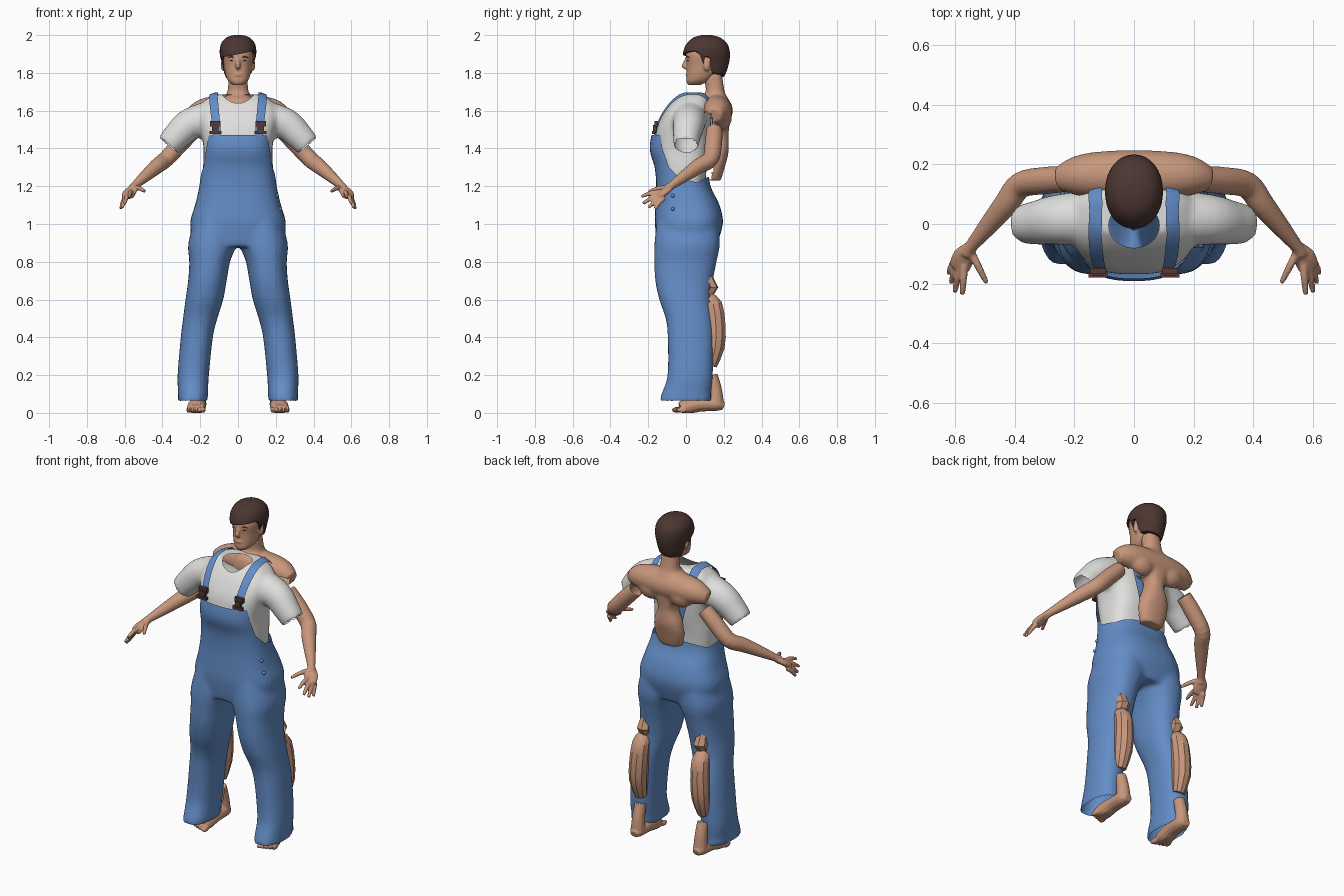
import bpy, bmesh, math
from mathutils import Vector

if "Cube" in bpy.data.objects:
    bpy.data.objects.remove(bpy.data.objects["Cube"])


def material(name, r, g, b):
    m = bpy.data.materials.new(name)
    m.use_nodes = True
    m.diffuse_color = (r, g, b, 1)
    m.node_tree.nodes["Principled BSDF"].inputs["Base Color"].default_value = (r, g, b, 1)
    return m


SKIN = material("skin", 0.58, 0.31, 0.2)
DENIM = material("denim blue", 0.125, 0.265, 0.57)
COTTON = material("white cotton", 0.74, 0.74, 0.73)
HAIR = material("dark brown hair", 0.07, 0.037, 0.032)
BUCKLE = material("buckle brown", 0.09, 0.04, 0.035)


def spline(pts, steps=4):
    """Catmull-Rom interpolation of tuples of any length."""
    out = []
    for i in range(len(pts) - 1):
        a, b, c, d = (pts[max(i - 1, 0)], pts[i], pts[i + 1], pts[min(i + 2, len(pts) - 1)])
        for k in range(steps):
            t = k / steps
            out.append(tuple(q + t / 2 * (r - p + t * (2*p - 5*q + 4*r - s + t * (3*q - 3*r + s - p)))
                             for p, q, r, s in zip(a, b, c, d)))
    return out + [pts[-1]]


def bridge(bm, loops):
    rows = [[bm.verts.new(p) for p in loop] for loop in loops]
    n = len(rows[0])
    for a, b in zip(rows, rows[1:]):
        for i in range(n):
            bm.faces.new((a[i], a[(i + 1) % n], b[(i + 1) % n], b[i]))
    bm.faces.new(rows[0])
    bm.faces.new(rows[-1])


def loft(bm, rings, power=2.3, sides=32, side=1):
    """Stack horizontal rings given as (z, centre x, front y, back y, half width)."""
    def curve(v):
        return math.copysign(abs(v) ** (2 / power), v)
    loops = []
    for z, cx, front, back, rx in spline(rings):
        loops.append([(side * cx + rx * curve(math.cos(a)),
                       (front + back) / 2 + (back - front) / 2 * curve(math.sin(a)), z)
                      for a in (math.tau * i / sides for i in range(sides))])
    bridge(bm, loops)


def tube(bm, pts, side=1, flat=1.0, sides=12, steps=4):
    """Sweep a round or flattened section along (x, y, z, radius) points."""
    path = spline(pts, steps)
    pos = [Vector((side * p[0], p[1], p[2])) for p in path]
    run = pos[-1] - pos[0]
    ref = Vector((0, 1, 0)) if abs(run.z) > 0.8 * run.length else Vector((0, 0, 1))
    loops = []
    for i, p in enumerate(pos):
        t = (pos[min(i + 1, len(pos) - 1)] - pos[max(i - 1, 0)]).normalized()
        u = t.cross(ref).normalized()
        w = u.cross(t)
        r = path[i][3]
        loops.append([p + u * r * math.cos(a) + w * r * flat * math.sin(a)
                      for a in (math.tau * k / sides for k in range(sides))])
    bridge(bm, loops)


def ball(bm, centre, size):
    new = bmesh.ops.create_uvsphere(bm, u_segments=20, v_segments=12, radius=1)["verts"]
    bmesh.ops.scale(bm, vec=size, verts=new)
    bmesh.ops.translate(bm, vec=centre, verts=new)


def box(bm, centre, size):
    new = bmesh.ops.create_cube(bm, size=1)["verts"]
    bmesh.ops.scale(bm, vec=size, verts=new)
    bmesh.ops.translate(bm, vec=centre, verts=new)


def prism(profile, shear=0.0):
    """Side-on (y, z) profile extruded across x, used for cutting."""
    bm = bmesh.new()
    bridge(bm, [[(x, y, z + shear * x) for y, z in profile] for x in (-0.6, 0.6)])
    return bm


def make(name, bm, mat, voxel=0, relax=0, cutters=(), angle=40, opening=None):
    """Turn a bmesh into an object: fuse, cut, open the ends and shade it."""
    bmesh.ops.recalc_face_normals(bm, faces=bm.faces)
    mesh = bpy.data.meshes.new(name)
    bm.to_mesh(mesh)
    bm.free()
    ob = bpy.data.objects.new(name, mesh)
    bpy.context.collection.objects.link(ob)
    if voxel:
        mod = ob.modifiers.new("fuse", "REMESH")
        mod.mode, mod.voxel_size = "VOXEL", voxel
        mod = ob.modifiers.new("relax", "SMOOTH")
        mod.iterations, mod.factor = relax, 0.5
    helpers = [make("cutter", c, mat) for c in cutters]
    for h in helpers:
        h.hide_render = True
        mod = ob.modifiers.new("cut", "BOOLEAN")
        mod.operation, mod.solver, mod.object = "DIFFERENCE", "EXACT", h
    if ob.modifiers:
        baked = bpy.data.meshes.new_from_object(ob.evaluated_get(bpy.context.evaluated_depsgraph_get()))
        ob.modifiers.clear()
        ob.data = baked
    for h in helpers:
        bpy.data.objects.remove(h)
    if opening:
        bm = bmesh.new()
        bm.from_mesh(ob.data)
        caps = [f for f in bm.faces if opening(f.calc_center_median(), f.normal)]
        bmesh.ops.delete(bm, geom=caps, context="FACES")
        bm.to_mesh(ob.data)
        bm.free()
    ob.data.materials.clear()
    ob.data.materials.append(mat)
    bpy.ops.object.select_all(action="DESELECT")
    ob.select_set(True)
    bpy.context.view_layer.objects.active = ob
    bpy.ops.object.shade_smooth_by_angle(angle=math.radians(angle))
    return ob


SIDES = ((1, "left"), (-1, "right"))


# Shirt: thin torso and sleeves, open at the neck, waist and cuffs
def shirt_opening(c, n):
    neck = (c.x / .085) ** 2 + ((c.y + .005) / .075) ** 2 < 1.05 and abs(n.z) < .2
    waist = c.z < 1.2 and n.z < -.5
    cuff_axis = Vector((math.copysign(.62, c.x), -.08, -.78))
    cuff = (c - Vector((math.copysign(.37, c.x), 0, 1.415))).dot(cuff_axis) > -.025
    return neck or waist or (abs(c.x) > .3 and cuff and n.dot(cuff_axis) > .85)


bm = bmesh.new()
loft(bm, [(1.18, 0, -.13, .10, .18), (1.3, 0, -.14, .11, .185), (1.4, 0, -.168, .125, .182),
          (1.5, 0, -.158, .13, .2), (1.58, 0, -.122, .135, .215), (1.64, 0, -.08, .13, .19),
          (1.685, 0, -.035, .115, .13)], power=2.9)
for s, _ in SIDES:
    tube(bm, [(.12, .02, 1.565, .095), (.25, .015, 1.53, .085), (.32, .005, 1.47, .075),
              (.37, .0, 1.415, .066)], s, sides=20)
neck = bmesh.new()
loft(neck, [(1.1, 0, -.08, .07, .085), (1.9, 0, -.08, .07, .085)], 2)
shirt = make("shirt", bm, COTTON, .012, 5, [neck], opening=shirt_opening)


# Overalls: seat, bib and legs fused, trimmed to the bib outline, open at top and hems
def overalls_opening(c, n):
    hem = c.z < .09 and n.z < -.7
    top = c.z > 1.215 and abs(c.x) < .1 and (n.z > .5 or (n.y > .2 and c.y < .08))
    return hem or top


bm = bmesh.new()
loft(bm, [(.88, 0, -.15, .16, .235), (1.0, 0, -.165, .195, .254), (1.1, 0, -.162, .178, .228),
          (1.2, 0, -.158, .13, .205), (1.3, 0, -.166, .122, .195), (1.4, 0, -.193, .132, .188),
          (1.52, 0, -.172, .135, .188)], power=2.6)
for s, _ in SIDES:
    loft(bm, [(.06, .24, -.14, .135, .08), (.1, .238, -.13, .132, .079), (.2, .237, -.098, .142, .083),
              (.4, .218, -.097, .147, .085), (.5, .2, -.108, .142, .091), (.6, .178, -.142, .134, .1),
              (.7, .162, -.163, .143, .102), (.8, .15, -.168, .162, .108),
              (.9, .135, -.167, .18, .128), (1.05, .11, -.15, .17, .11)], side=s)
trim = prism([(-.4, 1.47), (-.135, 1.47), (-.125, 1.4), (-.09, 1.3), (-.03, 1.24), (.06, 1.22),
              (.12, 1.25), (.4, 1.28), (.4, 1.8), (-.4, 1.8)])
make("overalls", bm, DENIM, .013, 5, [trim], opening=overalls_opening)

# Hip buttons
bm = bmesh.new()
for z, x in ((1.15, .207), (1.08, .223)):
    ball(bm, (x, -.07, z), (.01, .01, .01))
make("hip_buttons", bm, DENIM)

# Straps hug the shirt and meet low on the back; each has a sloping buckle
for s, label in SIDES:
    bm = bmesh.new()
    path = spline([(.115, -.18, 1.44), (.12, -.165, 1.53), (.125, -.12, 1.6), (.13, -.04, 1.67),
                   (.13, .06, 1.69), (.115, .14, 1.6), (.07, .15, 1.45), (.02, .15, 1.28)], 6)
    rows = []
    for x, y, z in path:
        row = []
        for off in (-.024, 0, .024):
            hit, p, n, _ = shirt.closest_point_on_mesh(Vector((s * (x + off), y, z)))
            row.append(bm.verts.new(p + n * .012))
        rows.append(row)
    for a, b in zip(rows, rows[1:]):
        for i in range(2):
            bm.faces.new((a[i], a[i + 1], b[i + 1], b[i]))
    bmesh.ops.solidify(bm, geom=bm.faces[:], thickness=.008)
    make(label + "_strap", bm, DENIM)
    bm = bmesh.new()
    box(bm, (s * .12, -.158, 1.53), (.054, .02, .028))
    box(bm, (s * .12, -.165, 1.505), (.034, .02, .04))
    box(bm, (s * .12, -.171, 1.485), (.064, .018, .016))
    make(label + "_buckle", bm, BUCKLE)

# Shoulders, neck and exposed back, an open shell where the shirt hides it
bm = bmesh.new()
tube(bm, [(-.255, .15, 1.575, .04), (-.17, .163, 1.597, .072), (0, .163, 1.6, .085),
          (.17, .163, 1.597, .072), (.255, .15, 1.575, .04)], sides=20)
for s, _ in SIDES:
    ball(bm, (s * .1, .188, 1.565), (.08, .055, .07))
loft(bm, [(1.23, 0, .1, .185, .07), (1.3, 0, .1, .205, .092), (1.38, 0, .1, .225, .085),
          (1.47, 0, .1, .225, .055), (1.56, 0, .1, .235, .1)])
loft(bm, [(1.5, 0, .05, .2, .09), (1.6, 0, .045, .23, .11), (1.66, 0, .06, .225, .085),
          (1.7, 0, .105, .205, .056), (1.8, 0, .085, .19, .05)])
make("upper_body", bm, SKIN, .01, 4, opening=lambda c, n: c.z < 1.59 and n.y < -.2)

# Head with nose, lips, ears, eyes and brows
bm = bmesh.new()
loft(bm, [(1.735, 0, .012, .07, .026), (1.755, 0, .002, .12, .05), (1.79, 0, .004, .16, .066),
          (1.84, 0, .004, .2, .075), (1.9, 0, .0, .21, .082), (1.95, 0, .03, .2, .07),
          (1.98, 0, .07, .15, .03)], sides=28)
tube(bm, [(0, .008, 1.885, .008), (0, -.006, 1.85, .011), (0, -.01, 1.837, .014), (0, .004, 1.825, .01)])
ball(bm, (0, .006, 1.79), (.024, .009, .008))
for s, _ in SIDES:
    ball(bm, (s * .08, .11, 1.84), (.012, .018, .03))
make("head", bm, SKIN, .006, 3)
for s, label in SIDES:
    bm = bmesh.new()
    ball(bm, (s * .033, .012, 1.866), (.011, .007, .004))
    tube(bm, [(s * .017, .004, 1.882, .002), (s * .035, .006, 1.886, .003), (s * .054, .018, 1.88, .002)])
    make(label + "_eye_and_brow", bm, HAIR)

# Hair cap with a slanted fringe, short sideburns and nape
bm = bmesh.new()
loft(bm, [(1.76, 0, .06, .19, .058), (1.8, 0, .03, .212, .074), (1.85, 0, -.005, .228, .085),
          (1.9, 0, -.017, .233, .097), (1.95, 0, .0, .222, .092), (1.985, 0, .035, .185, .065),
          (2.0, 0, .08, .14, .025)], power=2.1)
make("hair", bm, HAIR, .008, 2,
     [prism([(-.2, 1.7), (-.2, 1.893), (.05, 1.9), (.075, 1.88), (.085, 1.85), (.092, 1.83),
             (.1, 1.868), (.125, 1.865), (.132, 1.81), (.14, 1.785), (.4, 1.775), (.4, 1.7)], .2)])

# Arms and hands, open at the shoulder end
for s, label in SIDES:
    bm = bmesh.new()
    tube(bm, [(.23, .15, 1.5, .043), (.3, .145, 1.43, .046), (.38, .13, 1.345, .044),
              (.43, .065, 1.305, .041), (.5, -.02, 1.245, .03), (.545, -.075, 1.205, .022),
              (.56, -.1, 1.185, .025)], s, sides=16)
    tube(bm, [(.548, -.075, 1.2, .022), (.57, -.11, 1.173, .038), (.586, -.148, 1.145, .036)],
         s, flat=.5)
    for base, tip in (((.568, -.135, 1.17), (.575, -.237, 1.145)), ((.582, -.135, 1.157), (.6, -.228, 1.108)),
                      ((.592, -.13, 1.145), (.613, -.198, 1.086)), ((.597, -.115, 1.138), (.622, -.165, 1.08)),
                      ((.548, -.09, 1.193), (.493, -.198, 1.172))):
        mid = [(a + b) / 2 for a, b in zip(base, tip)]
        tube(bm, [(*base, .014), (mid[0], mid[1], mid[2] + .006, .013), (*tip, .009)], s, sides=8)
    make(label + "_arm", bm, SKIN, .006, 3,
         opening=lambda c, n: abs(c.x) < .28 and math.copysign(n.x, n.x * c.x) < -.5 and n.z > .4)

# Exposed calves and bare feet, open where the trousers hide them
for s, label in SIDES:
    bm = bmesh.new()
    tube(bm, [(.2, .115, .6, .04), (.2, .145, .57, .05), (.205, .158, .46, .054),
              (.21, .155, .35, .052), (.21, .13, .25, .035)], s, sides=10, steps=2)
    tube(bm, [(.19, .11, .72, .03), (.19, .13, .665, .042), (.19, .11, .63, .035)], s, sides=7, steps=1)
    make(label + "_calf", bm, SKIN, angle=35, opening=lambda c, n: c.y < .12)
    bm = bmesh.new()
    tube(bm, [(.21, .135, .2, .033), (.21, .155, .12, .036), (.21, .16, .04, .042)], s)
    tube(bm, [(.208, .2, .035, .024), (.21, .16, .045, .042), (.213, .07, .045, .046),
              (.22, -.0, .03, .05), (.223, -.03, .022, .043)], s, flat=.85)
    for i in range(5):
        ball(bm, (s * (.184 + i * .02), -.048 + i * .007, .016), (.0125 - i * .001, .028, .015))
    for v in bm.verts:
        v.co.z = max(v.co.z, 0)
    make(label + "_foot", bm, SKIN, .005, 1, opening=lambda c, n: c.z > .11 and c.y < .125)
